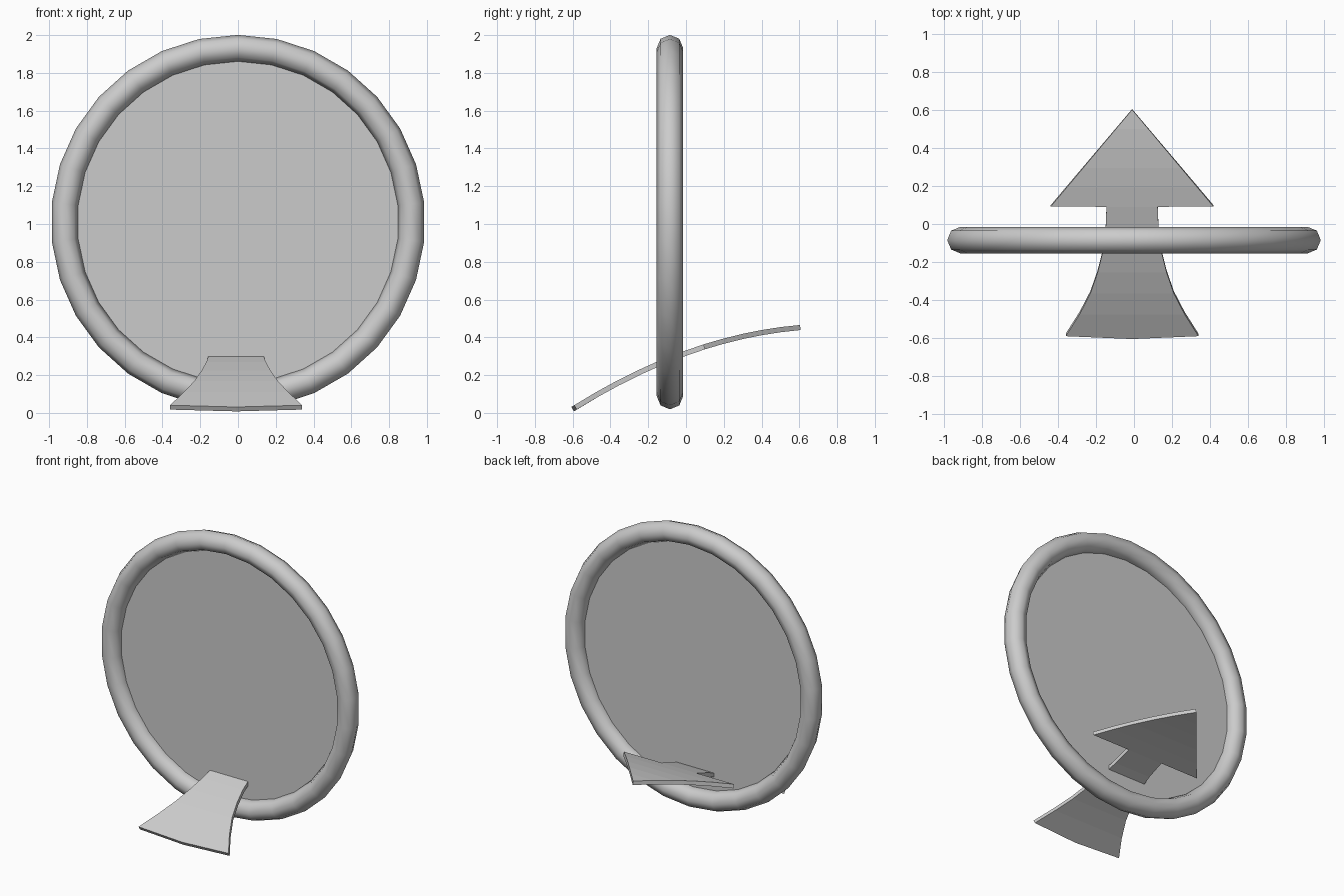
import bpy, bmesh, math

cube = bpy.data.objects.get("Cube")
if cube:
    bpy.data.objects.remove(cube, do_unlink=True)

CENTRE = (0, -0.085, 1.01)


def make_material(name, value):
    m = bpy.data.materials.new(name)
    m.use_nodes = True
    colour = (value, value, value, 1)
    m.diffuse_color = colour
    m.node_tree.nodes["Principled BSDF"].inputs["Base Color"].default_value = colour
    return m


grey = make_material("light grey", 0.6)


def finish(obj, name):
    obj.name = name
    obj.data.materials.append(grey)
    return obj


# Round hoop standing upright
bpy.ops.mesh.primitive_torus_add(major_segments=30, minor_segments=8,
                                 major_radius=0.921, minor_radius=0.07,
                                 location=CENTRE, rotation=(math.pi / 2, math.pi / 2, 0))
ring = finish(bpy.context.object, "ring")
bpy.ops.object.shade_smooth_by_angle(angle=math.radians(60))

# Thin panel filling the hoop
bpy.ops.mesh.primitive_circle_add(vertices=30, radius=0.921, fill_type='NGON',
                                  location=CENTRE, rotation=(math.pi / 2, math.pi / 2, 0))
finish(bpy.context.object, "panel")

# Curved arrow passing through the panel
MID, NECK_Y, NECK, TIP_Y = -0.01, 0.095, 0.135, 0.605
bm = bmesh.new()


def point(x, y):
    # the arrow climbs along a gentle arch
    return bm.verts.new((MID + x, y, 0.317 + 0.36 * y - 0.226 * y * y))


# Flared shaft: half width narrows towards the neck
shaft = [(-0.585, 0.35), (-0.47, 0.277), (-0.36, 0.22), (-0.25, 0.182),
         (-0.15, 0.157), (-0.03, 0.14), (NECK_Y, NECK)]
rows = [(point(-w, y), point(w, y)) for y, w in shaft]
front = point(0, -0.6)
bm.faces.new((rows[0][0], front, rows[0][1], rows[1][1], rows[1][0]))
for a, b in zip(rows[1:], rows[2:]):
    bm.faces.new((a[0], a[1], b[1], b[0]))

# Triangular head, tapering to the tip in short bands
left, right = point(-0.43, NECK_Y), point(0.43, NECK_Y)
band = [left, rows[-1][0], rows[-1][1], right]
steps = 5
for i in range(1, steps):
    t = i / steps
    y = NECK_Y + (TIP_Y - NECK_Y) * t
    nxt = [point(-0.43 * (1 - t), y), point(0.43 * (1 - t), y)]
    bm.faces.new(band + nxt[::-1])
    band = nxt
bm.faces.new(band + [point(0, TIP_Y)])

mesh = bpy.data.meshes.new("arrow")
bm.to_mesh(mesh)
bm.free()
arrow = bpy.data.objects.new("arrow", mesh)
bpy.context.collection.objects.link(arrow)
finish(arrow, "arrow")
solid = arrow.modifiers.new("thickness", 'SOLIDIFY')
solid.thickness = 0.027
solid.offset = 0
